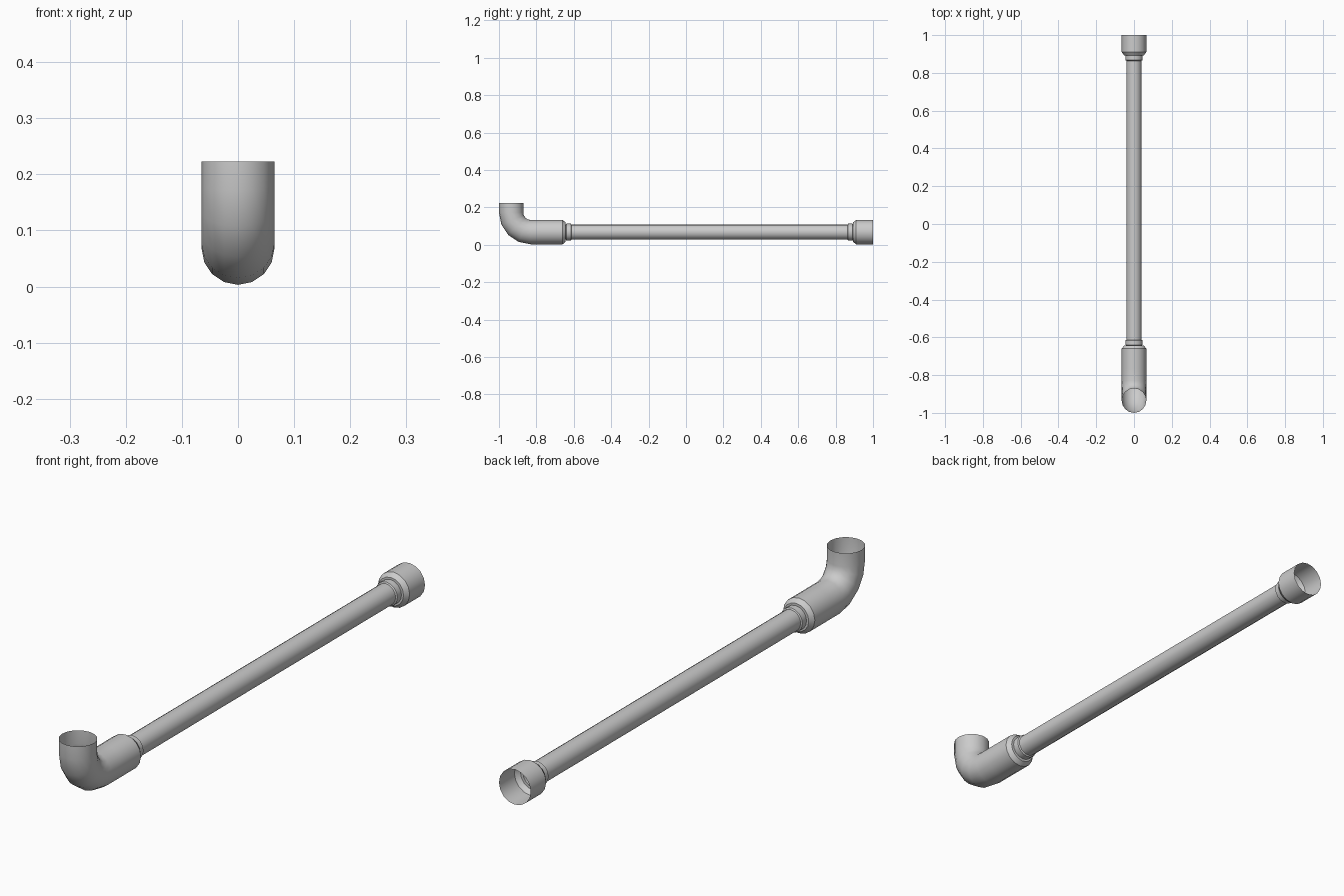
import bpy, bmesh, math
from mathutils import Vector

if "Cube" in bpy.data.objects:
    bpy.data.objects.remove(bpy.data.objects["Cube"])

SIDES = 16
AXIS_Z = 0.068
R_BIG, R_PIPE, R_RING = 0.065, 0.04, 0.045


def sweep(name, stations):
    """Open tube in the YZ plane; station = (y, z, tangent angle, radius)."""
    bm = bmesh.new()
    rings = []
    for y, z, ang, r in stations:
        normal = Vector((0, -math.sin(ang), math.cos(ang)))
        c = Vector((0, y, z))
        rings.append([bm.verts.new(c + r * (math.cos(t) * Vector((1, 0, 0)) + math.sin(t) * normal))
                      for t in (2 * math.pi * i / SIDES for i in range(SIDES))])
    for a, b in zip(rings, rings[1:]):
        for i in range(SIDES):
            j = (i + 1) % SIDES
            bm.faces.new((a[i], b[i], b[j], a[j]))
    bmesh.ops.recalc_face_normals(bm, faces=bm.faces)
    # outward check: first face against its ring centre
    bm.normal_update()
    f = bm.faces[:][0]
    mid = (Vector(stations[0][:2]) + Vector(stations[1][:2])) / 2
    if f.normal.dot(f.calc_center_median() - Vector((0, mid.x, mid.y))) < 0:
        bmesh.ops.reverse_faces(bm, faces=bm.faces)
    me = bpy.data.meshes.new(name)
    bm.to_mesh(me)
    bm.free()
    ob = bpy.data.objects.new(name, me)
    bpy.context.collection.objects.link(ob)
    bpy.context.view_layer.objects.active = ob
    ob.select_set(True)
    bpy.ops.object.shade_smooth_by_angle(angle=math.radians(35))
    ob.select_set(False)
    return ob


def straight(name, profile):
    return sweep(name, [(y, AXIS_Z, 0, r) for y, r in profile])


# Long pipe with a raised ring near each end
straight("pipe", [(-0.645, R_PIPE), (0.895, R_PIPE)])
for name, y in (("front_ring", -0.628), ("back_ring", 0.879)):
    straight(name, [(y - 0.015, R_PIPE), (y - 0.012, R_RING),
                    (y + 0.012, R_RING), (y + 0.015, R_PIPE)])

# Flared open socket at the back, and the matching one joining the elbow
straight("back_socket", [(0.893, R_PIPE), (0.893, 0.052), (0.91, R_BIG), (1.0, R_BIG)])
straight("front_socket", [(-0.765, R_BIG), (-0.66, R_BIG), (-0.643, 0.052), (-0.643, R_PIPE)])

# Elbow turning upwards to an open mouth
BEND = 0.105
cy, cz = -0.935 + BEND, AXIS_Z + BEND
path = [(-0.935, 0.223, -math.pi / 2, R_BIG)]
for k in range(5):
    a = math.pi / 2 * k / 4
    path.append((cy - BEND * math.cos(a), cz - BEND * math.sin(a), a - math.pi / 2, R_BIG))
path.append((-0.765, AXIS_Z, 0, R_BIG))
sweep("elbow", path)
